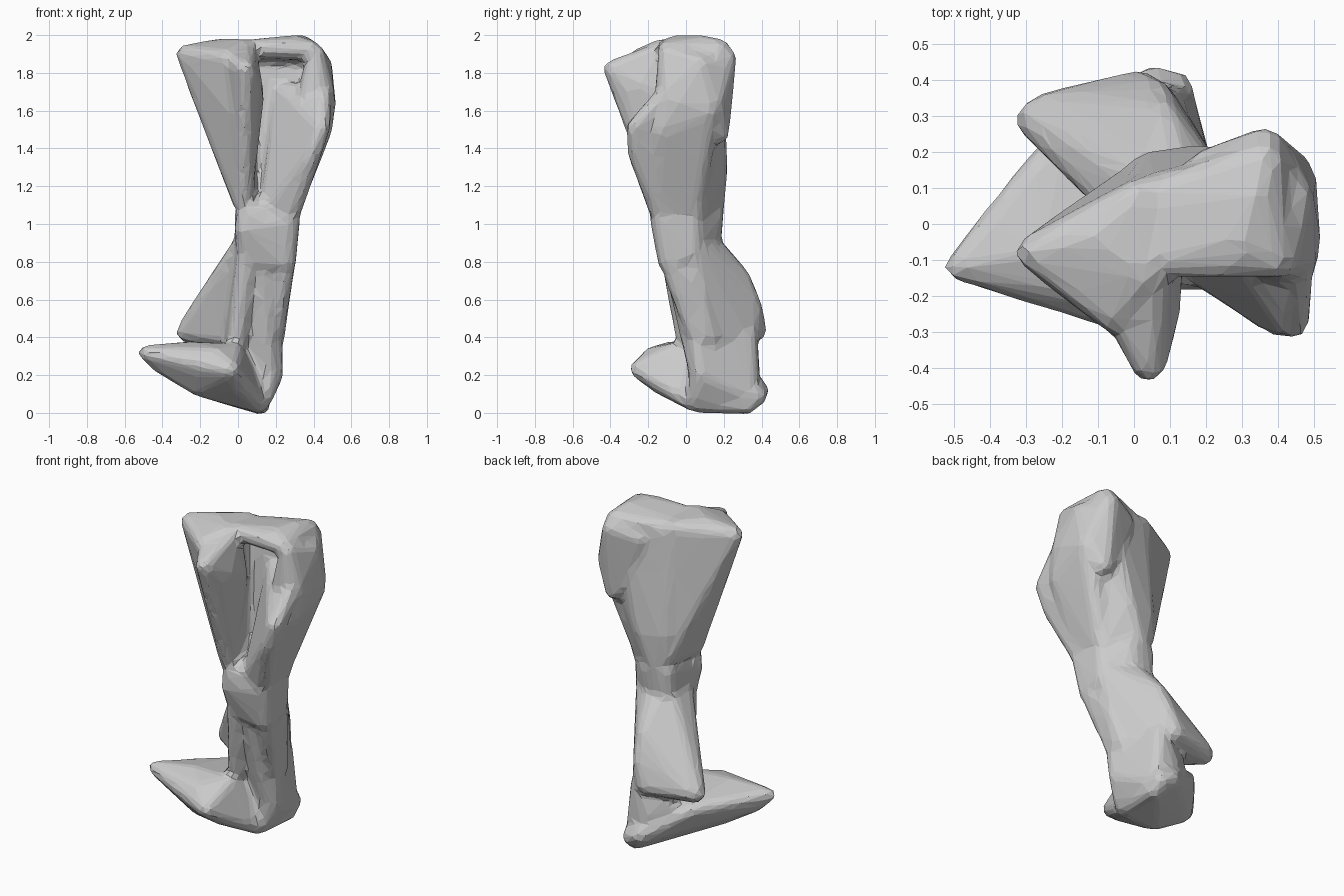
import bpy, bmesh
from mathutils import Vector, Matrix

if "Cube" in bpy.data.objects:
    bpy.data.objects.remove(bpy.data.objects["Cube"])

UNIT = 0.01  # control balls are given in hundredths: x, y, z, radius


def add_hull(bm, balls):
    """Wrap a convex skin around a few small balls."""
    part = bmesh.new()
    for x, y, z, r in balls:
        place = Matrix.Translation(Vector((x, y, z)) * UNIT)
        bmesh.ops.create_icosphere(part, subdivisions=2, radius=(r + 1) * UNIT, matrix=place)
    hull = bmesh.ops.convex_hull(part, input=part.verts[:])
    loose = [v for v in hull["geom_interior"] if isinstance(v, bmesh.types.BMVert)]
    bmesh.ops.delete(part, geom=loose, context="VERTS")
    bmesh.ops.recalc_face_normals(part, faces=part.faces[:])
    mesh = bpy.data.meshes.new("hull")
    part.to_mesh(mesh)
    part.free()
    bm.from_mesh(mesh)
    bpy.data.meshes.remove(mesh)


# Upper end: wing with the front crest, back wall, rear lobe, top lip and outer flange
wing = [(-28, -8, 190, 4), (-12, -4, 194, 3), (-6, -25, 188, 4), (3, -14, 194, 3), (2, 8, 192, 4),
        (-12, -12, 150, 3), (3, -12, 112, 5), (4, 12, 115, 6), (3, -27, 152, 3)]
crest = [(4, -39, 182, 4), (6, -31, 170, 4), (-4, -24, 187, 4), (5, -12, 192, 4),
         (9, -24, 174, 3), (9, -12, 168, 4), (3, -24, 152, 3), (3, -14, 115, 4), (1, 0, 150, 4)]
back_wall = [(5, 8, 190, 5), (33, 14, 188, 5), (12, 12, 160, 5), (40, 8, 160, 5), (13, 7, 188, 4),
             (4, 14, 128, 5), (18, 16, 128, 5), (9, 13, 105, 6), (25, 4, 105, 6), (12, 6, 105, 6)]
rear_lobe = [(36, 21, 188, 5), (43, 8, 184, 5), (44, 14, 164, 5), (37, 17, 148, 5),
             (27, 16, 160, 4), (20, 16, 184, 4), (28, 10, 188, 5)]
top_lip = [(8, -10, 193, 4), (25, -11, 194, 3), (39, -10, 192, 4), (4, 7, 191, 4),
           (36, 18, 192, 5), (34, 8, 195, 4), (31, -5, 195, 4)]
flange_top = [(41, -10, 190, 4), (44, 8, 184, 5), (46, -9, 170, 4), (46, -4, 164, 5),
              (45, 12, 160, 5), (45, -13, 150, 4), (27, -13, 108, 5), (26, 3, 108, 6)]
flange_root = [(24, 2, 170, 4), (45, -10, 170, 4), (44, -27, 151, 4), (39, -26, 137, 4),
               (20, -4, 132, 4), (17, -10, 106, 5), (27, -13, 105, 5), (25, 3, 108, 6),
               (40, 5, 160, 4)]

# Shaft
shaft = [(4, 13, 105, 5), (4, -12, 98, 5), (27, -13, 102, 5), (26, 3, 105, 5),
         (14, 14, 105, 5), (4, 12, 84, 5), (5, -7, 82, 5), (15, -6, 80, 5), (25, -9, 80, 5),
         (25, 3, 84, 5), (13, 12, 88, 5)]
groove_base = [(4, -12, 96, 5), (25, -12, 96, 5), (5, -12, 106, 5), (14, -4, 112, 5),
               (24, -11, 108, 5)]

# Lower end: rear block, two front ridges, outer column and the oblique foot
rear_block = [(4, 11, 90, 5), (4, -2, 90, 5), (24, -4, 90, 5), (25, 3, 90, 5), (13, 12, 90, 5),
              (-27, 29, 43, 5), (-24, 32, 44, 4), (1, 37, 44, 5), (6, 35, 58, 4), (8, 29, 72, 4),
              (9, 31, 40, 4), (20, 10, 40, 4), (-2, 13, 40, 4), (-7, 12, 62, 4)]
inner_ridge = [(5, -8, 84, 5), (3, -4, 62, 3), (-1, 0, 36, 4), (5, 12, 62, 4), (-3, 12, 36, 4)]
outer_ridge = [(25, -9, 82, 5), (23, -4, 62, 3), (20, 5, 40, 3), (24, 8, 62, 3), (20, 14, 40, 3)]
hollow_floor = [(14, -8, 83, 4), (15, 3, 60, 4), (14, 12, 40, 4), (8, 9, 24, 4), (16, 6, 22, 4),
                (12, 15, 70, 4)]
column = [(20, 5, 42, 3), (9, 33, 42, 4), (12, 33, 22, 3), (12, 34, 8, 4), (14, 5, 7, 3),
          (20, 8, 20, 3), (3, 14, 30, 4), (2, 33, 24, 5), (-8, 28, 30, 4)]
foot = [(-49, -12, 32, 3), (-43, -9, 27, 4), (-28, 13, 29, 4), (-20, 22, 28, 4), (-4, -25, 23, 4),
        (-20, -17, 22, 4), (-12, -18, 30, 4), (-2, -7, 32, 4), (-26, -8, 34, 3), (0, -14, 15, 4),
        (5, 38, 12, 5), (11, 37, 9, 5), (12, 32, 4, 4), (11, 5, 5, 4), (-22, -8, 14, 4)]

bm = bmesh.new()
for balls in (wing, crest, back_wall, rear_lobe, top_lip, flange_top, flange_root,
              shaft, groove_base, rear_block, inner_ridge, outer_ridge, hollow_floor,
              column, foot):
    add_hull(bm, balls)
rough_mesh = bpy.data.meshes.new("bone")
bm.to_mesh(rough_mesh)
bm.free()
bone = bpy.data.objects.new("bone", rough_mesh)
bpy.context.collection.objects.link(bone)

# Fuse the parts, soften the joints, then reduce to broad facets
fuse = bone.modifiers.new("fuse", "REMESH")
fuse.mode = "VOXEL"
fuse.voxel_size = 0.018
soften = bone.modifiers.new("soften", "SMOOTH")
soften.factor = 0.5
soften.iterations = 9
facet = bone.modifiers.new("facet", "DECIMATE")
facet.ratio = 0.05

# One plain colour, flat facets
grey = bpy.data.materials.new("bone grey")
grey.use_nodes = True
grey.diffuse_color = (0.6, 0.6, 0.6, 1)
grey.node_tree.nodes["Principled BSDF"].inputs["Base Color"].default_value = (0.6, 0.6, 0.6, 1)
bone.data.materials.append(grey)
for face in bone.data.polygons:
    face.use_smooth = False
